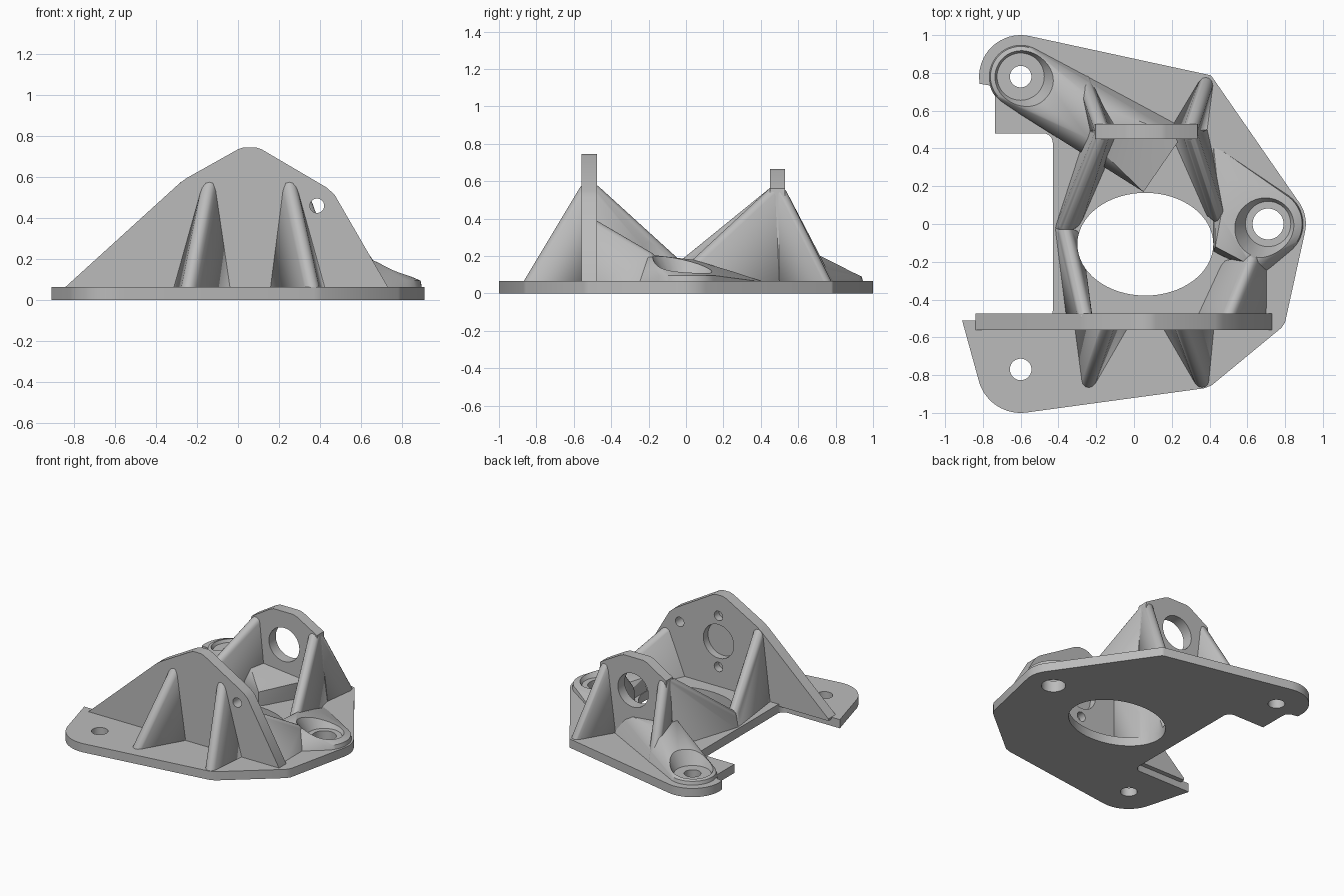
import bpy, bmesh, math
from mathutils import Vector

if "Cube" in bpy.data.objects:
    bpy.data.objects.remove(bpy.data.objects["Cube"], do_unlink=True)

grey = bpy.data.materials.new("plain grey")
grey.use_nodes = True
COLOUR = (0.5, 0.5, 0.5, 1)
grey.diffuse_color = COLOUR
grey.node_tree.nodes["Principled BSDF"].inputs["Base Color"].default_value = COLOUR


def finish(name, bm):
    bmesh.ops.recalc_face_normals(bm, faces=bm.faces)
    mesh = bpy.data.meshes.new(name)
    bm.to_mesh(mesh)
    bm.free()
    mesh.materials.append(grey)
    ob = bpy.data.objects.new(name, mesh)
    bpy.context.collection.objects.link(ob)
    return ob


def prism(name, outline, start, end, axis="z"):
    """Extrude a 2D outline along z, or along y for upright walls."""
    bm = bmesh.new()
    place = (lambda a, b: (a, b, start)) if axis == "z" else (lambda a, b: (a, start, b))
    face = bm.faces.new([bm.verts.new(place(a, b)) for a, b in outline])
    new = bmesh.ops.extrude_face_region(bm, geom=[face])["geom"]
    shift = Vector((0, 0, end - start)) if axis == "z" else Vector((0, end - start, 0))
    bmesh.ops.translate(bm, vec=shift, verts=[v for v in new if isinstance(v, bmesh.types.BMVert)])
    return finish(name, bm)


def arc(cx, cy, r, a0, a1, n=16, ry=None):
    steps = [math.radians(a0 + (a1 - a0) * i / n) for i in range(n + 1)]
    return [(cx + r * math.cos(t), cy + (ry or r) * math.sin(t)) for t in steps]


def circle(cx, cy, r, ry=None, n=48):
    return arc(cx, cy, r, 0, 360, n, ry)[:-1]


def ring(cx, cy, r, z):
    return [(x, y, z) for x, y in circle(cx, cy, r)]


def ball(c, r, n=12):
    pts = [(c[0], c[1], c[2] - r), (c[0], c[1], c[2] + r)]
    for i in range(1, n // 2):
        t = math.pi * i / (n // 2)
        pts += [(x, y, c[2] + r * math.cos(t)) for x, y in circle(c[0], c[1], r * math.sin(t), n=n)]
    return pts


def hull(name, points):
    bm = bmesh.new()
    for p in points:
        bm.verts.new(p)
    bmesh.ops.convex_hull(bm, input=bm.verts)
    bmesh.ops.delete(bm, geom=[v for v in bm.verts if not v.link_faces], context="VERTS")
    return finish(name, bm)


def rib(name, top, tip, feet, r=0.04):
    """Drafted gusset with a rounded ridge and a wide foot."""
    return hull(name, ball(top, r) + ball(tip, r) + [(x, y, 0.04) for x, y in feet])


def cut(ob, cutters):
    for c in cutters:
        mod = ob.modifiers.new("cut", "BOOLEAN")
        mod.operation, mod.solver, mod.object = "DIFFERENCE", "EXACT", c
    bpy.context.view_layer.update()
    deps = bpy.context.evaluated_depsgraph_get()
    mesh = bpy.data.meshes.new_from_object(ob.evaluated_get(deps))
    ob.modifiers.clear()
    ob.data = mesh


BASE = 0.065

# Base plate outline, counter-clockwise from the front left corner
outline = [(-0.91, -0.51)] + arc(-0.6, -0.77, 0.23, 198, 277)
outline += [(0.37, -0.87), (0.41, -0.855), (0.78, -0.55), (0.80, -0.52)]
outline += arc(0.71, 0, 0.2, -14, 32, 8) + arc(0.39, 0.76, 0.03, 32, 78, 5)
outline += arc(-0.6, 0.78, 0.22, 78, 190) + [(-0.77, 0.735), (-0.74, 0.71), (-0.735, 0.67)]
outline += [(-0.735, 0.48)] + arc(-0.48, 0.43, 0.05, 90, 0, 6) + arc(-0.48, -0.46, 0.05, 0, -90, 6)
plate = prism("base_plate", outline, 0, BASE)

# Upright walls
front_wall = prism("front_wall", [(-0.84, 0.05), (-0.84, BASE), (-0.29, 0.565), (-0.25, 0.595), (0, 0.735),
                                  (0.03, 0.745), (0.085, 0.745), (0.115, 0.735), (0.43, 0.55), (0.47, 0.515),
                                  (0.73, BASE), (0.73, 0.05)], -0.56, -0.475, "y")
back_wall = prism("back_wall", [(-0.25, 0.04), (-0.205, 0.56), (-0.05, 0.655), (-0.02, 0.665), (0.14, 0.665),
                                (0.17, 0.655), (0.335, 0.56), (0.39, 0.04)], 0.45, 0.53, "y")

# Gussets outside the walls
ribs = [
    rib("front_rib_right", (-0.14, -0.53, 0.55), (-0.24, -0.83, 0.05), [(-0.32, -0.55), (-0.03, -0.55)]),
    rib("front_rib_left", (0.25, -0.53, 0.55), (0.36, -0.83, 0.05), [(0.15, -0.55), (0.43, -0.55)]),
    rib("back_rib_right", (-0.17, 0.5, 0.53), (-0.26, 0.75, 0.05), [(-0.25, 0.5), (-0.08, 0.52)]),
    rib("back_rib_left", (0.3, 0.5, 0.53), (0.38, 0.74, 0.05), [(0.39, 0.5), (0.2, 0.52)]),
]
# Gussets between the walls, meeting around the middle opening
inner = [
    rib("inner_rib_back_right", (-0.17, 0.47, 0.53), (-0.36, -0.01, 0.14),
        [(-0.25, 0.5), (-0.42, -0.02), (-0.08, 0.46), (-0.28, 0)]),
    rib("inner_rib_front_right", (-0.26, -0.49, 0.54), (-0.36, -0.05, 0.14),
        [(-0.36, -0.5), (-0.42, -0.02), (-0.22, -0.5), (-0.28, -0.05)]),
    rib("inner_rib_back_left", (0.3, 0.47, 0.53), (0.44, 0.05, 0.14),
        [(0.39, 0.5), (0.2, 0.46), (0.49, 0.02), (0.38, 0.05)]),
    rib("inner_rib_front_left", (0.5, -0.49, 0.35), (0.62, -0.2, 0.18),
        [(0.33, -0.48), (0.71, -0.48), (0.46, -0.2), (0.71, -0.25)]),
]

# Sloped mounds that carry the bolt seats
back_mound = hull("back_mound", ring(-0.6, 0.78, 0.17, 0.05) + ring(-0.6, 0.78, 0.16, 0.09) + [
    (-0.17, 0.62, 0.25), (-0.24, 0.45, 0.25), (0.25, 0.46, 0.2), (0.05, 0.17, 0.17),
    (0.25, 0.52, 0.05), (0.05, 0.17, 0.04)])
side_mound = hull("side_mound", ring(0.71, 0, 0.19, 0.04) + ring(0.71, 0, 0.18, 0.095) + [
    (0.62, -0.22, 0.21), (0.46, 0.04, 0.18), (0.43, -0.12, 0.17), (0.5, 0.24, 0.12),
    (0.42, 0.42, 0.06), (0.42, -0.15, 0.04), (0.68, -0.27, 0.05)])

# Cutters: middle opening, bolt holes and tool clearance cones
opening = prism("opening_cutter", circle(0.06, -0.107, 0.36, 0.272, 64), -0.1, 1)
bolts = [prism("bolt_cutter", circle(x, y, r), -0.1, 0.3)
         for x, y, r in ((-0.6, -0.77, 0.057), (-0.6, 0.78, 0.057), (0.71, 0, 0.082))]
back_cone = hull("back_cone_cutter", ring(-0.6, 0.78, 0.125, 0.075) + ring(-0.6, 0.78, 0.29, 0.4))
side_cone = hull("side_cone_cutter", ring(0.71, 0, 0.12, 0.085) + ring(0.71, 0, 0.28, 0.35))
# Cutters: blind seat and screw holes in the front wall, bore in the back wall
seats = [prism("wall_cutter", circle(x, z, r), start, -0.4, "y") for x, z, r, start in (
    (0.065, 0.4, 0.125, -0.53), (0.065, 0.59, 0.035, -0.53), (0.065, 0.21, 0.035, -0.53),
    (0.385, 0.46, 0.035, -0.7))]
bore = prism("bore_cutter", circle(0.065, 0.42, 0.125), 0.4, 0.6, "y")

cut(plate, [opening] + bolts)
cut(front_wall, seats)
cut(back_wall, [bore])
cut(back_mound, [opening, bolts[1], back_cone])
cut(side_mound, [opening, bolts[2], side_cone])
for part in inner:
    cut(part, [opening, side_cone])
for c in [opening, back_cone, side_cone, bore] + bolts + seats:
    bpy.data.objects.remove(c, do_unlink=True)

# Smooth the rounded surfaces and keep the edges sharp
bpy.ops.object.select_all(action="DESELECT")
parts = [plate, front_wall, back_wall, back_mound, side_mound] + ribs + inner
for ob in parts:
    ob.select_set(True)
bpy.context.view_layer.objects.active = plate
bpy.ops.object.shade_smooth_by_angle(angle=math.radians(32))
